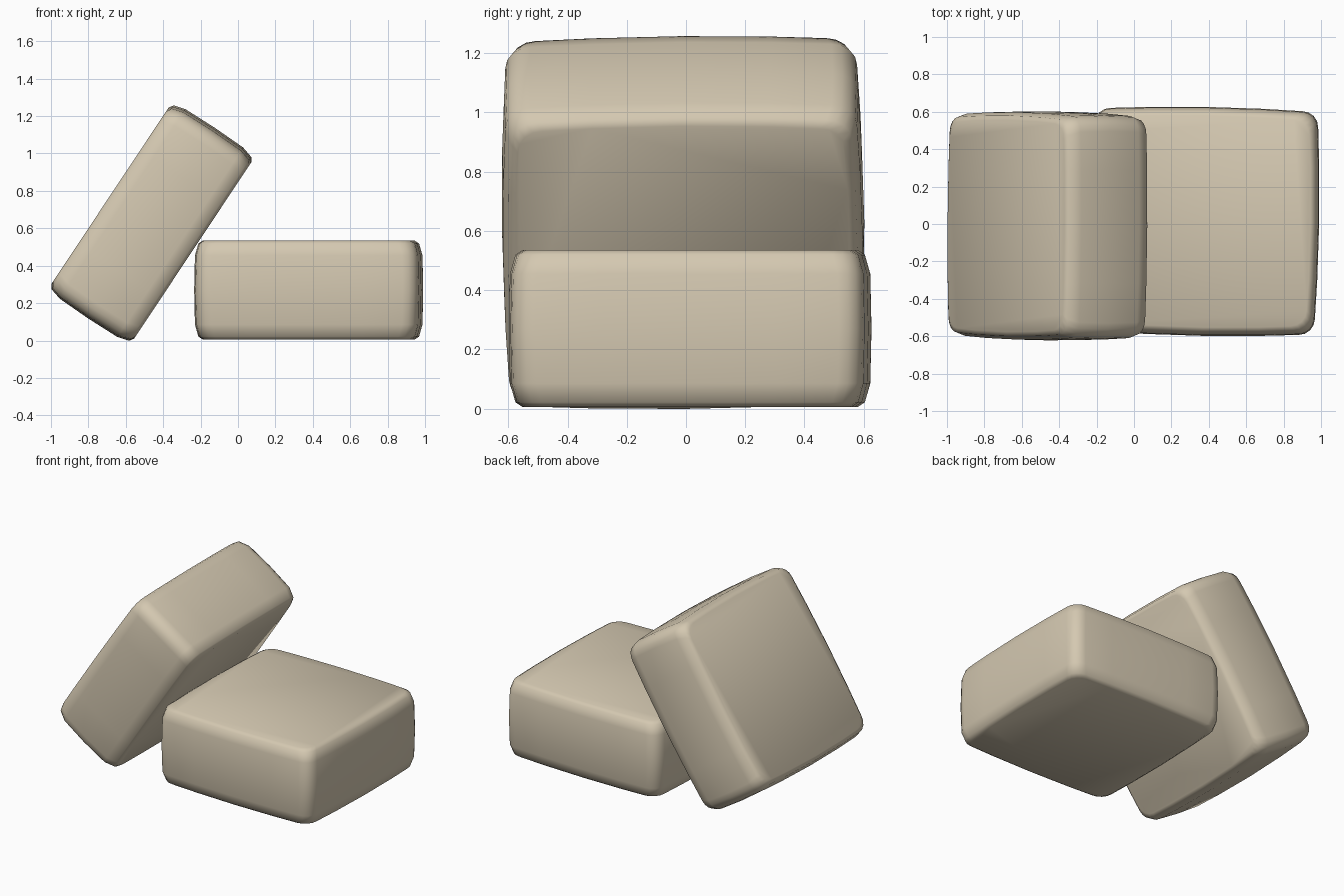
import bpy, bmesh, math
from mathutils import Matrix

if "Cube" in bpy.data.objects:
    bpy.data.objects.remove(bpy.data.objects["Cube"])

fabric = bpy.data.materials.new("warm beige")
fabric.diffuse_color = (0.66, 0.58, 0.44, 1)
fabric.use_nodes = True
fabric.node_tree.nodes["Principled BSDF"].inputs["Base Color"].default_value = fabric.diffuse_color

HALF, BULGE, RADIUS = 0.598, 0.014, 0.085
# cushion side profile: (inset from the outline, height)
PROFILE = [(0.046, -0.265), (0.022, -0.249), (0.004, -0.185), (0, 0),
           (0.004, 0.185), (0.022, 0.249), (0.046, 0.265)]


def outline(inset):
    """Rounded square with slightly bulging sides."""
    h, r, pts = HALF - inset, RADIUS, []
    for k in range(4):
        a0 = k * math.pi / 2
        # one bulging side, then the corner arc after it
        side = [(h + BULGE * (1 - (t / (h - r)) ** 2), t)
                for t in (-0.3, 0.0, 0.3)]
        arc = [(h - r + r * math.cos(a), h - r + r * math.sin(a))
               for a in (i * math.pi / 8 for i in range(5))]
        c, s = round(math.cos(a0)), round(math.sin(a0))
        pts += [(x * c - y * s, x * s + y * c) for x, y in side + arc]
    return pts


def cushion(name, location, tilt, yaw):
    bm = bmesh.new()
    rings = [[bm.verts.new((x, y, z)) for x, y in outline(i)] for i, z in PROFILE]
    n = len(rings[0])
    for low, high in zip(rings, rings[1:]):
        for i in range(n):
            j = (i + 1) % n
            bm.faces.new((low[i], low[j], high[j], high[i]))
    bm.faces.new(rings[0][::-1])
    bm.faces.new(rings[-1])
    for f in bm.faces:
        f.smooth = True
    bm.transform(Matrix.Rotation(math.radians(tilt), 4, 'Y')
                 @ Matrix.Rotation(math.radians(yaw), 4, 'Z'))
    mesh = bpy.data.meshes.new(name)
    bm.to_mesh(mesh)
    bm.free()
    mesh.materials.append(fabric)
    ob = bpy.data.objects.new(name, mesh)
    ob.location = location
    bpy.context.collection.objects.link(ob)


# flat cushion on the ground, second one leaning against its edge
cushion("flat_cushion", (0.378, 0.014, 0.27), 0, -1.0)
cushion("leaning_cushion", (-0.463, -0.01, 0.628), -56.4, -0.7)
